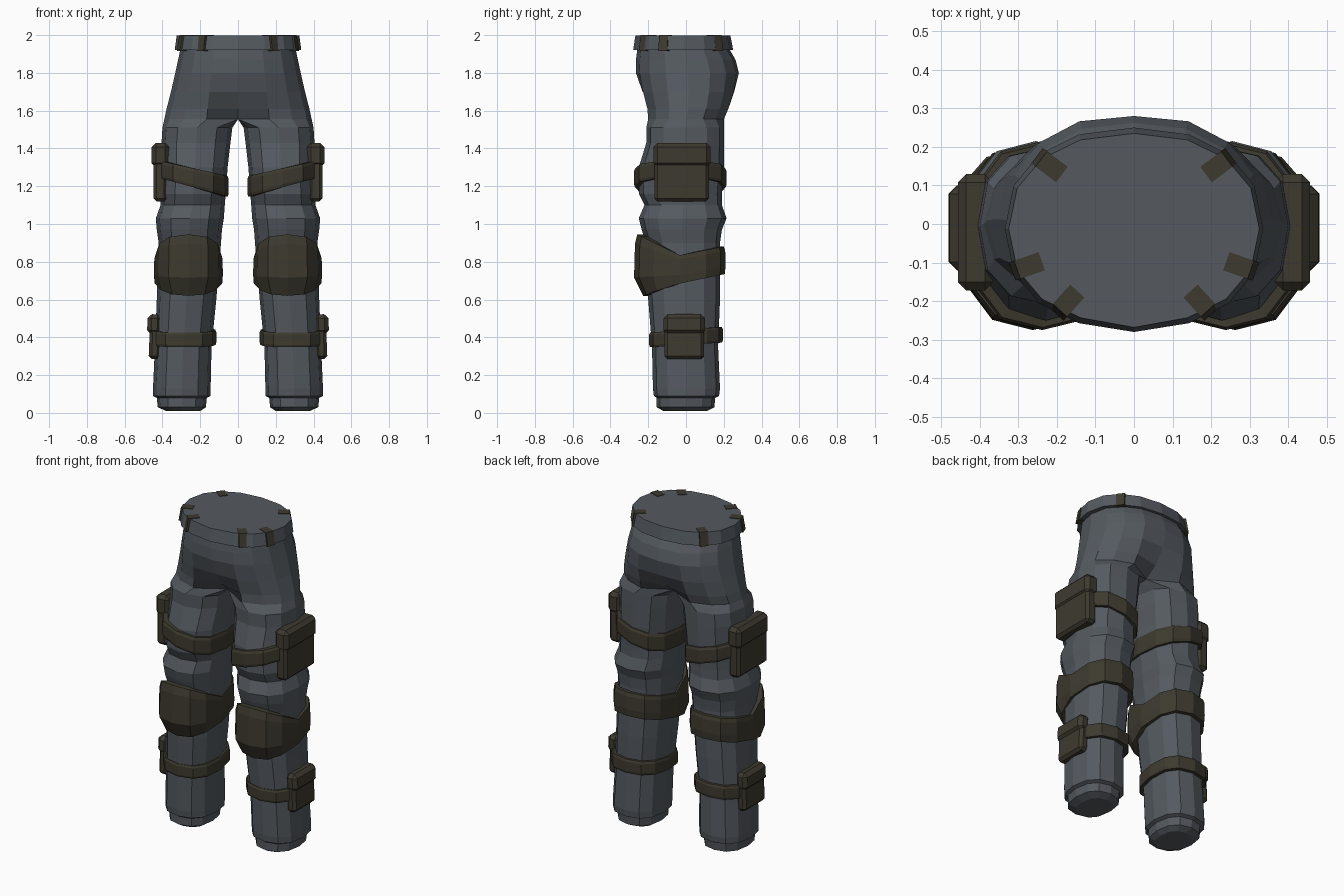
import bpy, bmesh, math
from mathutils import Matrix, Vector

if "Cube" in bpy.data.objects:
    bpy.data.objects.remove(bpy.data.objects["Cube"])

N = 12


def material(name, rgb):
    m = bpy.data.materials.new(name)
    m.diffuse_color = (*rgb, 1)
    m.use_nodes = True
    m.node_tree.nodes["Principled BSDF"].inputs["Base Color"].default_value = m.diffuse_color
    return m


CLOTH = material("slate cloth", (0.089, 0.102, 0.117))
OLIVE = material("dark olive webbing", (0.046, 0.042, 0.028))


def finish(bm, name, mat, mirror=True):
    bmesh.ops.recalc_face_normals(bm, faces=bm.faces)
    me = bpy.data.meshes.new(name)
    bm.to_mesh(me)
    bm.free()
    me.materials.append(mat)
    ob = bpy.data.objects.new(name, me)
    bpy.context.collection.objects.link(ob)
    if mirror:
        mod = ob.modifiers.new("mirror", 'MIRROR')
        mod.merge_threshold = 0.0005
    return ob


def unit(a, e):
    """Point on a rounded-square unit outline."""
    c, s = math.cos(a), math.sin(a)
    return (math.copysign(abs(c) ** (2 / e), c), math.copysign(abs(s) ** (2 / e), s))


def angle(i):
    return math.radians(-120 + 30 * i)


def leg_ring(z, x0, x1, y0, y1):
    pts = []
    for i in range(N):
        u, v = unit(angle(i), 2.4)
        pts.append(((x0 + x1) / 2 + u * (x1 - x0) / 2, (y0 + y1) / 2 + v * (y1 - y0) / 2, z))
    return pts


def hip_ring(z, x, y0, y1, c0, c1):
    """Half outline; the last three points lie on the centre plane."""
    pts = []
    for i in range(9):
        u, v = unit(math.radians(-90 + 22.5 * i), 2.25)
        pts.append((x * u, (y0 + y1) / 2 + v * (y1 - y0) / 2, z))
    pts[0], pts[8] = (0, c0, z), (0, c1, z)
    return pts + [(0, c1 + (c0 - c1) * k / 4, z) for k in (1, 2, 3)]


def loft(bm, rings, closed=False, caps=True):
    rows = [[bm.verts.new(p) for p in r] for r in rings]
    pairs = list(zip(rows, rows[1:])) + ([(rows[-1], rows[0])] if closed else [])
    for a, b in pairs:
        n = len(a)
        for i in range(n):
            j = (i + 1) % n
            q = (a[i], a[j], b[j], b[i])
            if any(v.co.x > 1e-5 for v in q):      # no wall on the centre plane
                bm.faces.new(q)
    if caps:
        bm.faces.new(rows[0][::-1])
        bm.faces.new(rows[-1])


# Trousers: one leg and half of the hips, mirrored
legs = [(.01, .20, .38, -.12, .11), (.03, .17, .425, -.155, .15), (.08, .165, .43, -.155, .155),
        (.09, .145, .45, -.17, .175), (.13, .145, .45, -.175, .18), (.35, .14, .44, -.18, .17),
        (.60, .115, .43, -.20, .18), (.90, .09, .42, -.21, .18), (.97, .085, .43, -.235, .19),
        (1.03, .075, .435, -.25, .215), (1.10, .07, .41, -.22, .19), (1.16, .065, .41, -.25, .19),
        (1.30, .055, .40, -.25, .20), (1.43, .04, .405, -.21, .20), (1.51, .03, .40, -.21, .20)]
hips = [(1.555, .39, -.215, .215, -.10, .11), (1.61, .378, -.22, .24, -.16, .19),
        (1.70, .355, -.245, .27, -.23, .255), (1.80, .332, -.265, .285, -.265, .28),
        (1.87, .317, -.262, .265, -.265, .262), (1.925, .305, -.255, .23, -.258, .23)]
bm = bmesh.new()
loft(bm, [leg_ring(*r) for r in legs] + [hip_ring(*r) for r in hips])
finish(bm, "trousers", CLOTH)

# Waistband, closed across the top
bm = bmesh.new()
loft(bm, [hip_ring(1.92, .335, -.275, .25, -.28, .25), hip_ring(1.997, .325, -.26, .235, -.268, .235)])
finish(bm, "waistband", CLOTH)

# Belt loops folded over the waistband
for k, (x, y) in enumerate([(.235, .165), (.265, -.105), (.18, -.21)]):
    d = Vector((x, y + .012, 0)).normalized()
    t = Vector((-d.y, d.x, 0)) * .025
    # distance from the loop's inner end to the waistband edge
    e = 2.25
    r = (abs(d.x / .325) ** e + abs(d.y / .248) ** e) ** (-1 / e) - .002
    c = Vector((0, -.0125, 0))
    prof = [(r - .065, 1.99), (r - .065, 2.0), (r + .002, 2.0), (r + .016, 1.917), (r - .02, 1.917), (r - .02, 1.99)]
    bm = bmesh.new()
    loft(bm, [[c + d * a + t * s + Vector((0, 0, z)) for a, z in prof] for s in (-1, 1)])
    finish(bm, "belt_loop_%d" % (k + 1), OLIVE)


def band(name, box, low, high, rows):
    """Closed strap around the leg; low and high give its edges by (u, v) direction."""
    x0, x1, y0, y1 = box
    cx, cy = (x0 + x1) / 2, (y0 + y1) / 2
    rings = []
    for t, s, fs in rows:
        ring = []
        for i in range(N):
            u, v = unit(angle(i), 2.5)
            f = max(0, -v)
            k = s + (fs - s) * f
            z = low(u, v) + (high(u, v) - low(u, v)) * t
            ring.append((cx + u * k * (x1 - x0) / 2, cy + v * k * (y1 - y0) / 2, z))
        rings.append(ring)
    bm = bmesh.new()
    loft(bm, rings, closed=True, caps=False)
    return finish(bm, name, OLIVE)


strap = [(0, .85, .85), (0, .98, .98), (.15, 1, 1), (.85, 1, 1), (1, .97, .97), (1, .85, .85)]
band("thigh_strap", (.05, .425, -.275, .215), lambda u, v: 1.195 + .05 * u,
     lambda u, v: 1.295 + .04 * u, strap)
band("calf_strap", (.115, .455, -.195, .195), lambda u, v: .36 + .012 * v,
     lambda u, v: .44 + .015 * v, strap)
# Knee pad: tall in front, strap behind
band("knee_pad", (.08, .445, -.275, .21),
     lambda u, v: .685 - .065 * max(0, -v) + .05 * max(0, v),
     lambda u, v: .835 + .11 * max(0, -v) + .045 * max(0, v),
     [(0, .85, .6), (0, .98, .80), (.3, 1, 1), (.85, .99, .98), (1, .96, .93), (1, .85, .7)])


def pouch(name, x, y, z, bevel, tilt=0):
    """Chamfered box spanning three ranges."""
    bm = bmesh.new()
    bmesh.ops.create_cube(bm, size=1)
    c = [(a + b) / 2 for a, b in (x, y, z)]
    s = [b - a for a, b in (x, y, z)]
    bmesh.ops.scale(bm, vec=s, verts=bm.verts)
    bmesh.ops.bevel(bm, geom=bm.edges[:], offset=bevel, segments=1, affect='EDGES')
    bmesh.ops.rotate(bm, matrix=Matrix.Rotation(tilt, 3, 'Y'), verts=bm.verts)
    bmesh.ops.translate(bm, vec=c, verts=bm.verts)
    finish(bm, name, OLIVE)


pouch("thigh_pouch", (.375, .448), (-.168, .122), (1.12, 1.34), .016)
pouch("thigh_pouch_lid", (.365, .457), (-.172, .13), (1.30, 1.43), .022)
pouch("calf_pouch", (.41, .47), (-.115, .095), (.285, .45), .016, -.04)
pouch("calf_pouch_lid", (.405, .48), (-.12, .10), (.415, .522), .022, -.04)
